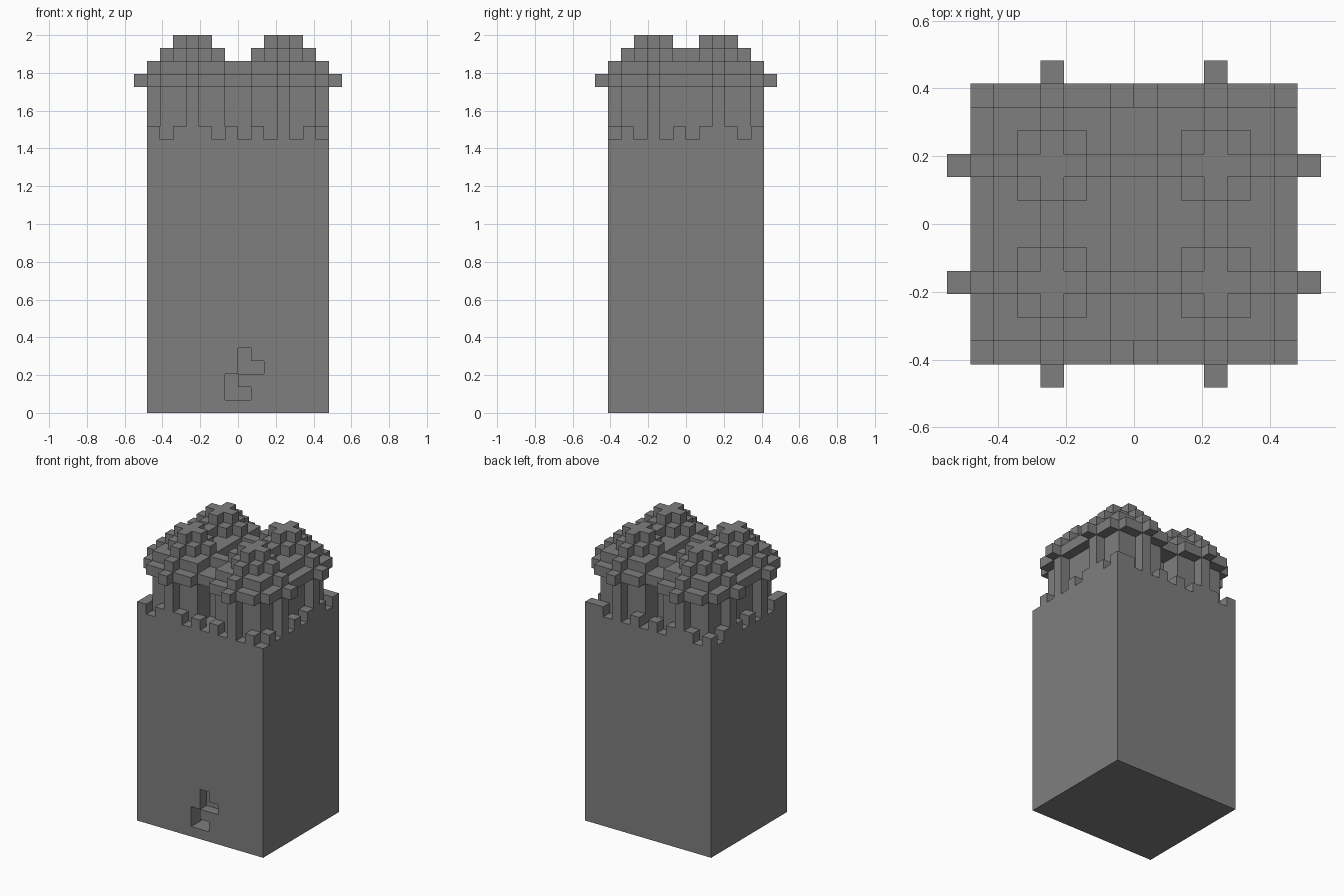
import bpy, bmesh, math
from mathutils import Vector

cube = bpy.data.objects.get("Cube")
if cube:
    bpy.data.objects.remove(cube, do_unlink=True)

U = 2 / 29                    # block size
HX, HY = 7, 6                 # half width and depth in blocks
BODY_TOP, ROOF_BASE = 21, 25
CENTRES = [(x, y) for x in (-4, 3) for y in (-3, 2)]

stone = bpy.data.materials.new("grey_stone")
stone.use_nodes = True
GREY = (0.21, 0.21, 0.21, 1)
stone.diffuse_color = GREY
stone.node_tree.nodes["Principled BSDF"].inputs["Base Color"].default_value = GREY


def box(xs, ys, zs):
    return {(x, y, z) for x in range(*xs) for y in range(*ys) for z in range(*zs)}


def disc(cx, cy, r, z):
    """Round layer of blocks about a centre block."""
    return {(cx + i, cy + j, z) for i in range(-r, r + 1) for j in range(-r, r + 1)
            if i * i + j * j <= r * r}


parts = {}

# Solid shaft with a small stepped doorway cut into the front
body = box((-HX, HX), (-HY, HY), (0, BODY_TOP))
body -= box((-1, 0), (-HY, 2 - HY), (1, 3)) | box((0, 1), (-HY, 2 - HY), (1, 2))
body -= box((0, 1), (-HY, 1 - HY), (3, 5)) | box((1, 2), (-HY, 1 - HY), (3, 4))
parts["tower_body"] = body

# Four round turrets standing on the shaft
parts["turrets"] = {c for cx, cy in CENTRES for z in range(BODY_TOP, ROOF_BASE)
                    for c in disc(cx, cy, 3, z)}

# Alternating battlements around the rim
rim = {(x, y, BODY_TOP) for x in range(-HX, HX) for y in (-HY, HY - 1) if x % 2}
rim |= {(x, y, BODY_TOP) for y in range(-HY, HY) for x in (-HX, HX - 1) if y % 2}
parts["battlements"] = rim - parts["turrets"]

# Stepped conical roofs
parts["turret_roofs"] = {c for cx, cy in CENTRES for r in range(1, 5)
                         for c in disc(cx, cy, r, ROOF_BASE + 4 - r)}

solid = set().union(*parts.values())


def build(name, cells):
    """Skin the exposed sides of the blocks and merge flat areas."""
    bm = bmesh.new()
    for c in cells:
        for axis in range(3):
            for s in (-1, 1):
                n = [0, 0, 0]
                n[axis] = s
                if tuple(a + b for a, b in zip(c, n)) in solid:
                    continue
                n = Vector(n)
                u = Vector((n.y, n.z, n.x)) / 2
                v = n.cross(u)
                mid = Vector(c) + Vector((0.5, 0.5, 0.5)) + n / 2
                bm.faces.new([bm.verts.new((mid + p) * U)
                              for p in (-u - v, u - v, u + v, v - u)])
    bmesh.ops.remove_doubles(bm, verts=bm.verts[:], dist=U / 100)
    bmesh.ops.dissolve_limit(bm, angle_limit=math.radians(1),
                             verts=bm.verts[:], edges=bm.edges[:])
    mesh = bpy.data.meshes.new(name)
    bm.to_mesh(mesh)
    bm.free()
    mesh.materials.append(stone)
    bpy.context.collection.objects.link(bpy.data.objects.new(name, mesh))


for part, blocks in parts.items():
    build(part, blocks)
